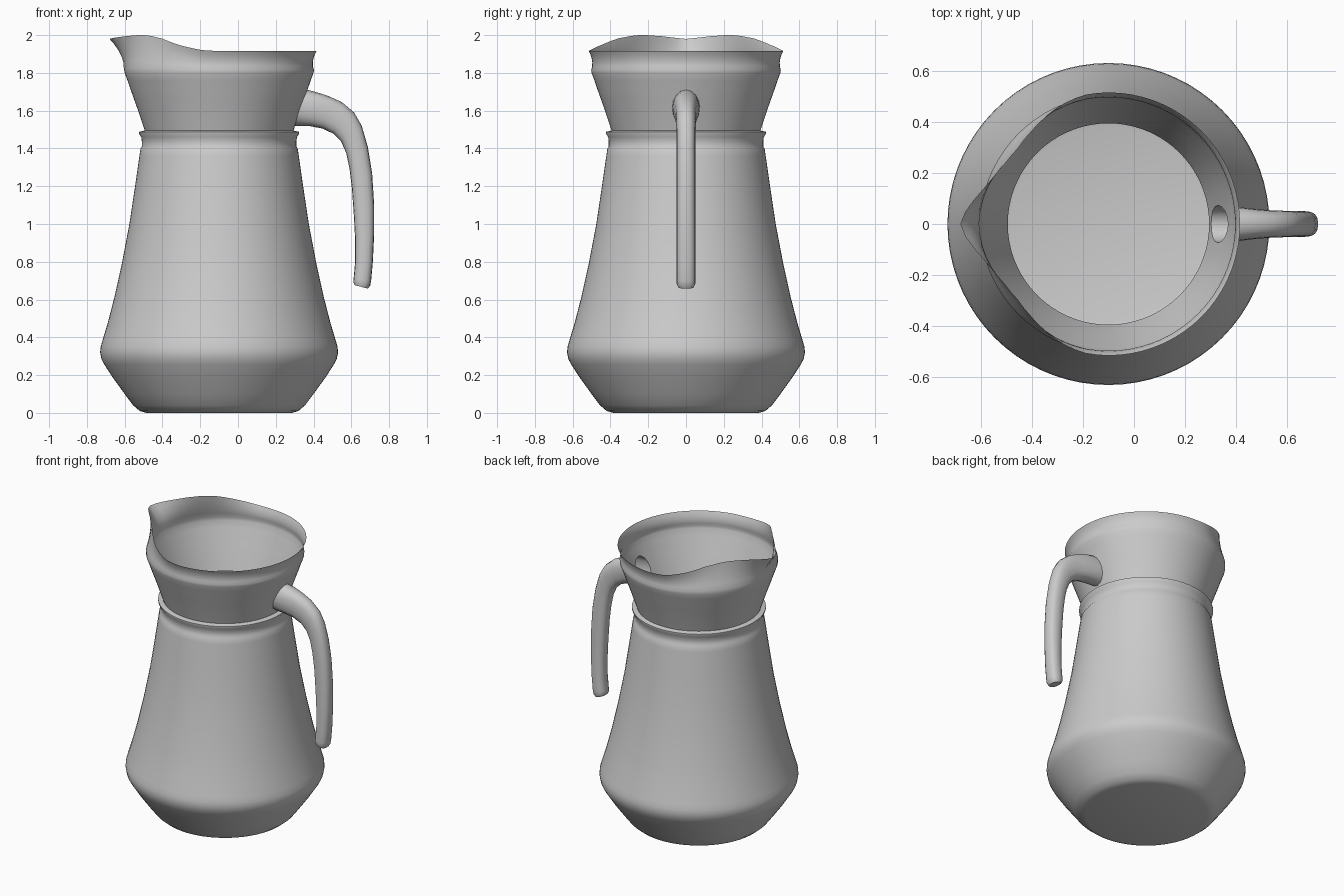
import bpy, bmesh
from math import sin, cos, radians, sqrt, pi, copysign

SEG = 72          # columns around the body
CX = -0.1         # body axis


def lerp(table, v):
    """Piecewise linear lookup in a list of (key, value)."""
    for (a, fa), (b, fb) in zip(table, table[1:]):
        if v <= b:
            return fa + (fb - fa) * (v - a) / (b - a)
    return table[-1][1]


# Body profile: (radius, height)
profile = [(0.385, 0.0), (0.42, 0.01), (0.455, 0.04), (0.50, 0.10), (0.565, 0.19),
           (0.607, 0.255), (0.623, 0.285), (0.63, 0.32), (0.627, 0.35), (0.617, 0.385),
           (0.59, 0.475), (0.555, 0.61), (0.515, 0.79), (0.475, 1.0), (0.445, 1.2),
           (0.422, 1.36), (0.416, 1.40), (0.409, 1.41), (0.409, 1.435), (0.412, 1.46),
           (0.424, 1.478), (0.424, 1.488), (0.394, 1.495), (0.402, 1.52),
           (0.418, 1.5675), (0.434, 1.615), (0.451, 1.6625), (0.468, 1.71),
           (0.485, 1.76), (0.50, 1.80), (0.502, 1.815), (0.497, 1.835), (0.496, 1.855),
           (0.499, 1.875), (0.506, 1.897), (0.515, 1.915)]
HOLE_ROW = 25     # row at the middle of the handle joint
by_height = [(z, r) for r, z in profile]

# Spout rim, by angle from the pouring direction
rim_r = [(0, 0.58), (5, 0.562), (14, 0.515), (22, 0.486), (31, 0.467), (40, 0.462),
         (50, 0.471), (66, 0.498), (79, 0.514), (90, 0.515), (180, 0.515)]
rim_z = [(0, 1.98), (5, 1.985), (14, 1.994), (26, 2.0), (36, 1.999), (50, 1.982),
         (66, 1.945), (79, 1.921), (90, 1.915), (180, 1.915)]

bm = bmesh.new()

# Body rings, with the top band pulled into a pinched spout
rows = []
for r, z in profile:
    t = max(0.0, (z - 1.80) / 0.115)
    row = []
    for k in range(SEG):
        deg = 360 * k / SEG
        phi = abs(180 - deg)
        rr = r + t ** 1.6 * (lerp(rim_r, phi) - 0.515)
        zz = z + t * (lerp(rim_z, phi) - 1.915)
        row.append(bm.verts.new((CX + rr * cos(radians(deg)), rr * sin(radians(deg)), zz)))
    rows.append(row)

# Body walls, leaving an opening where the hollow handle joins
for j in range(len(rows) - 1):
    for k in range(SEG):
        if HOLE_ROW - 2 <= j < HOLE_ROW + 2 and (k + 2) % SEG < 4:
            continue
        n = (k + 1) % SEG
        bm.faces.new((rows[j][k], rows[j][n], rows[j + 1][n], rows[j + 1][k]))
bm.faces.new(rows[0][::-1])

# Round the opening
N = 16
ring = []
for i in range(N):
    a = 2 * pi * i / N
    m = max(abs(cos(a)), abs(sin(a)))
    v = rows[HOLE_ROW + round(2 * cos(a) / m)][round(2 * sin(a) / m) % SEG]
    y, z = 0.073 * sin(a), 1.615 + 0.095 * cos(a)
    v.co = (CX + sqrt(lerp(by_height, z) ** 2 - y * y), y, z)
    ring.append(v)

# Handle sections: outer x, z, inner x, z, half width
sections = [(0.415, 1.698, 0.38, 1.518, 0.068), (0.48, 1.677, 0.445, 1.506, 0.06),
            (0.55, 1.645, 0.505, 1.478, 0.054), (0.615, 1.59, 0.547, 1.435, 0.052),
            (0.655, 1.52, 0.573, 1.375, 0.05), (0.687, 1.41, 0.59, 1.295, 0.05),
            (0.71, 1.27, 0.603, 1.19, 0.05), (0.721, 1.10, 0.613, 1.05, 0.05),
            (0.721, 0.95, 0.62, 0.92, 0.05), (0.714, 0.80, 0.62, 0.80, 0.05),
            (0.705, 0.70, 0.612, 0.71, 0.05), (0.700, 0.675, 0.610, 0.692, 0.049),
            (0.688, 0.658, 0.618, 0.676, 0.042)]


def soft(c):
    """Slightly squared-off circle coordinate."""
    return copysign(abs(c) ** 0.8, c) if abs(c) > 1e-6 else 0.0


# Handle tube grown from the opening, closed at its lower tip
for ox, oz, ix, iz, w in sections:
    new = []
    for i in range(N):
        a = 2 * pi * i / N
        c, s = soft(cos(a)), soft(sin(a))
        new.append(bm.verts.new(((ox + ix) / 2 + (ox - ix) / 2 * c, w * s,
                                 (oz + iz) / 2 + (oz - iz) / 2 * c)))
    for i in range(N):
        n = (i + 1) % N
        bm.faces.new((ring[i], new[i], new[n], ring[n]))
    ring = new
bm.faces.new(ring[::-1])

# Remove the unused points inside the opening
bmesh.ops.delete(bm, geom=[v for v in bm.verts if not v.link_faces], context='VERTS')

mesh = bpy.data.meshes.new("pitcher")
bm.to_mesh(mesh)
bm.free()
pitcher = bpy.data.objects.new("pitcher", mesh)
bpy.context.collection.objects.link(pitcher)
bpy.context.view_layer.objects.active = pitcher
pitcher.select_set(True)
bpy.ops.object.shade_smooth_by_angle(angle=radians(40))
